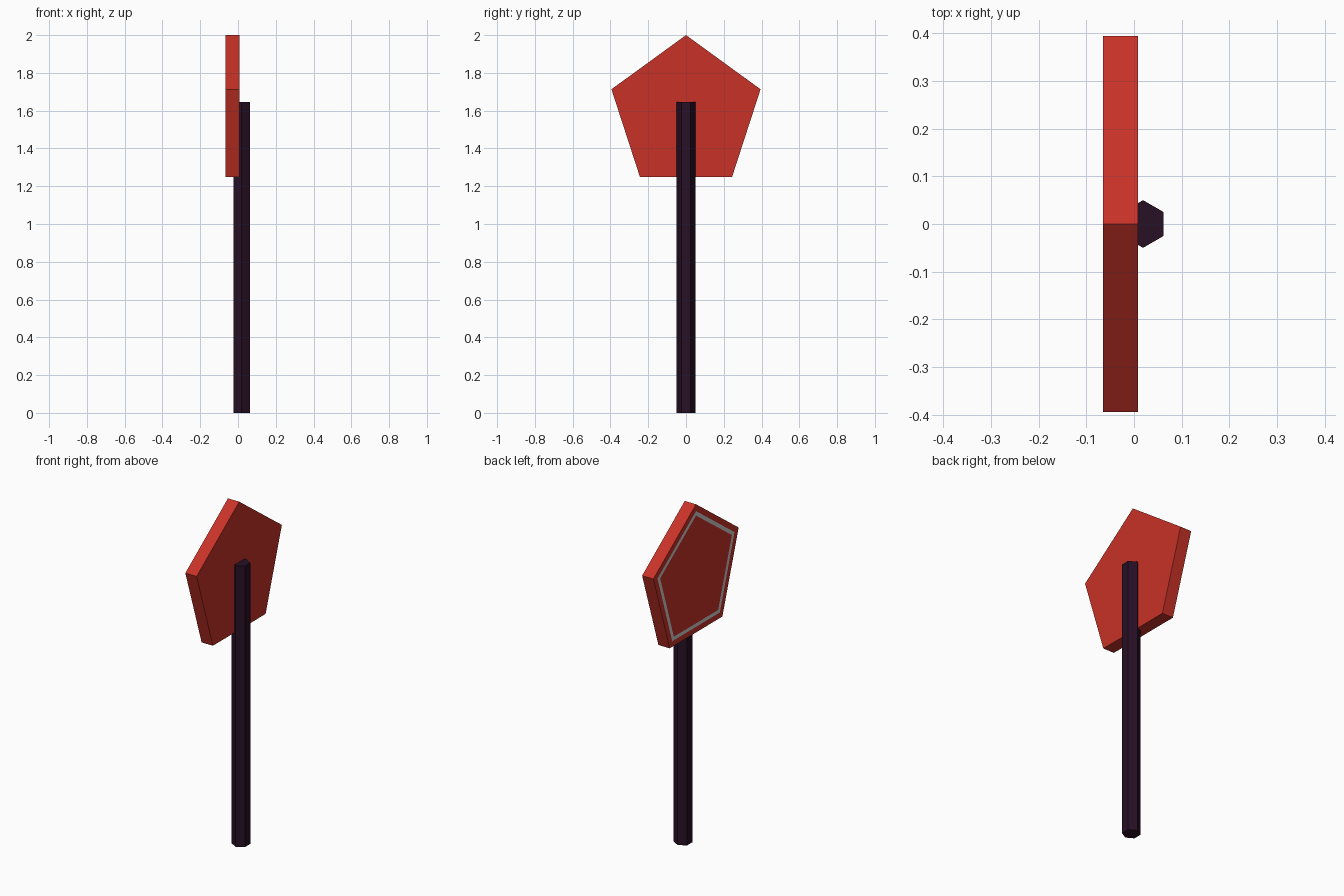
import bpy, bmesh
from math import sin, cos, tau
from mathutils import Vector

old = bpy.data.objects.get("Cube")
if old:
    bpy.data.objects.remove(old, do_unlink=True)


def material(name, rgb):
    mat = bpy.data.materials.new(name)
    mat.use_nodes = True
    mat.diffuse_color = (*rgb, 1)
    mat.node_tree.nodes["Principled BSDF"].inputs["Base Color"].default_value = (*rgb, 1)
    return mat


red = material("sign red", (0.58, 0.032, 0.020))
grey = material("border grey", (0.60, 0.60, 0.60))
plum = material("dark plum", (0.020, 0.005, 0.018))


def prism(center, u, v, sides, radius, depth):
    """Regular prism: the first corner points along v, the body runs along depth."""
    bm = bmesh.new()
    c, u, v = Vector(center), Vector(u), Vector(v)
    angles = [tau * i / sides for i in range(sides)]
    base = bm.faces.new([bm.verts.new(c + radius * (u * sin(a) + v * cos(a))) for a in angles])
    out = bmesh.ops.extrude_face_region(bm, geom=[base], use_keep_orig=True)
    verts = [g for g in out["geom"] if isinstance(g, bmesh.types.BMVert)]
    bmesh.ops.translate(bm, verts=verts, vec=Vector(depth))
    bmesh.ops.recalc_face_normals(bm, faces=bm.faces[:])
    return bm


def finish(bm, name, mats):
    mesh = bpy.data.meshes.new(name)
    bm.to_mesh(mesh)
    bm.free()
    for mat in mats:
        mesh.materials.append(mat)
    obj = bpy.data.objects.new(name, mesh)
    bpy.context.scene.collection.objects.link(obj)


# Hexagonal post
finish(prism((0.019, 0, 0), (1, 0, 0), (0, 1, 0), 6, 0.05, (0, 0, 1.647)), "post", [plum])

# Pentagonal sign board with a flush border inset in its face
board = prism((-0.065, 0, 1.585), (0, 1, 0), (0, 0, 1), 5, 0.415, (0.073, 0, 0))
face = min(board.faces, key=lambda f: f.calc_center_median().x)
bmesh.ops.inset_region(board, faces=[face], thickness=0.04)
border = bmesh.ops.inset_region(board, faces=[face], thickness=0.026)["faces"]
for f in border:
    f.material_index = 1
finish(board, "sign_board", [red, grey])
